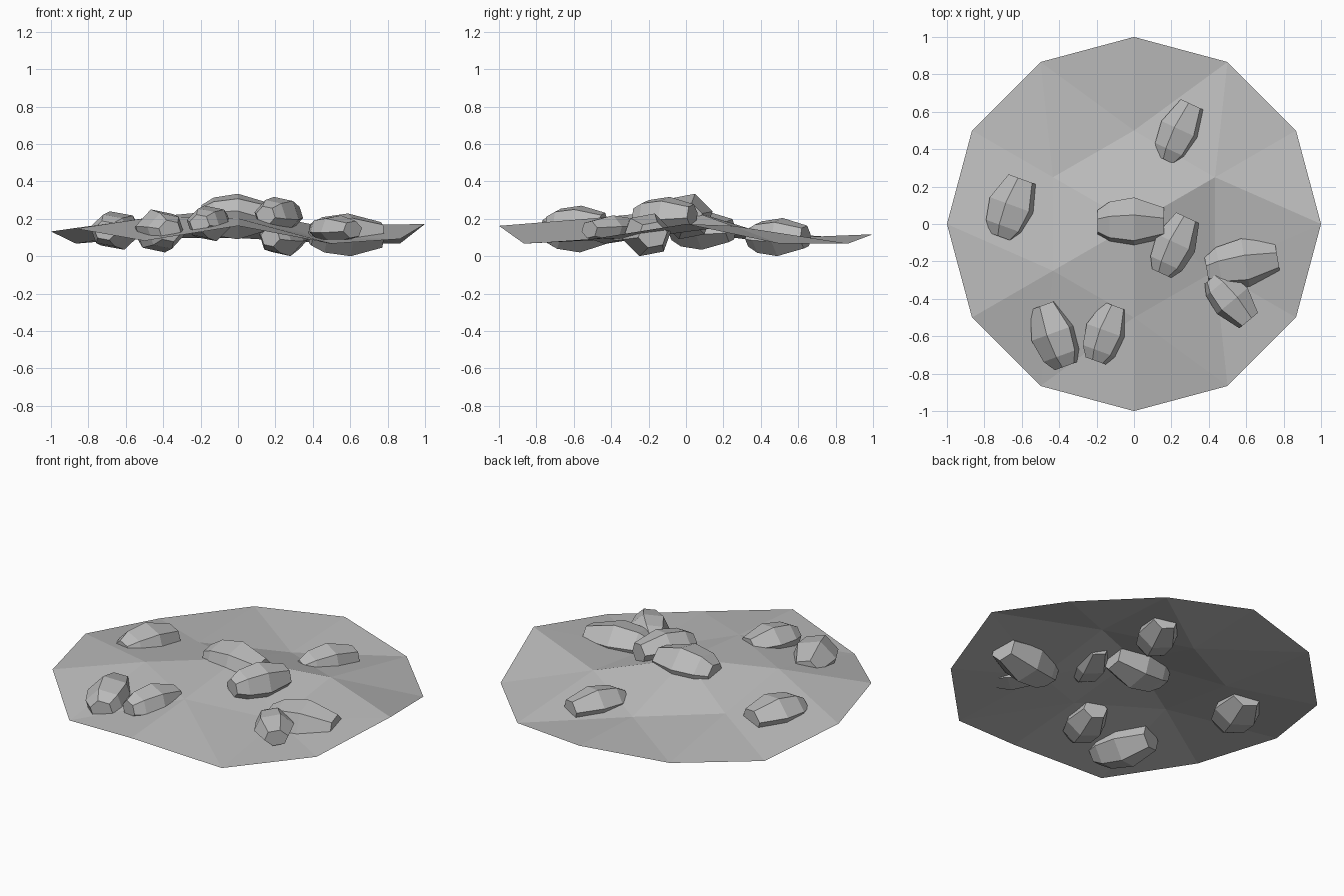
import bpy, bmesh
from math import sin, cos, radians, pi
from mathutils import Matrix

if "Cube" in bpy.data.objects:
    bpy.data.objects.remove(bpy.data.objects["Cube"])

stone = bpy.data.materials.new("stone_grey")
stone.use_nodes = True
stone.diffuse_color = (0.5, 0.5, 0.5, 1)
stone.node_tree.nodes["Principled BSDF"].inputs["Base Color"].default_value = (0.5, 0.5, 0.5, 1)


def finish(bm, name):
    mesh = bpy.data.meshes.new(name)
    bm.to_mesh(mesh)
    bm.free()
    mesh.materials.append(stone)
    obj = bpy.data.objects.new(name, mesh)
    bpy.context.collection.objects.link(obj)
    return obj


def ring(bm, radius, start, heights):
    step = 2 * pi / len(heights)
    return [bm.verts.new((radius * cos(start + i * step), radius * sin(start + i * step), z))
            for i, z in enumerate(heights)]


# Uneven twelve-sided ground sheet: centre, six-point ring, twelve-point rim
bm = bmesh.new()
centre = bm.verts.new((0, 0, 0.26))
inner = ring(bm, 0.5, radians(30), [0.17, 0.105, 0.145, 0.22, 0.21, 0.105])
rim = ring(bm, 1.0, 0, [0.18, 0.075, 0.075, 0.125, 0.105, 0.075,
                        0.14, 0.155, 0.09, 0.17, 0.075, 0.1])
for i in range(6):
    a, b = inner[i], inner[(i + 1) % 6]
    r0, r1, r2 = rim[2 * i], rim[2 * i + 1], rim[(2 * i + 2) % 12]
    for tri in ((centre, a, b), (a, r0, r1), (a, r1, r2), (a, r2, b)):
        bm.faces.new(tri)
finish(bm, "ground_sheet")


# Barrel-shaped boulder: a wide middle ring, two narrow end rings, flat caps
def boulder(name, location, size, turn, pitch=0, roll=12):
    sides = 6
    bm = bmesh.new()
    rings = []
    for along, radius in ((-0.95, 0.5), (-0.62, 0.83), (0.05, 1), (0.88, 0.6)):
        rings.append([bm.verts.new((along, radius * cos(2 * pi * k / sides),
                                    radius * sin(2 * pi * k / sides))) for k in range(sides)])
    for low, high in zip(rings, rings[1:]):
        for k in range(sides):
            n = (k + 1) % sides
            bm.faces.new((low[k], low[n], high[n], high[k]))
    bm.faces.new(rings[0])
    bm.faces.new(rings[-1])
    bmesh.ops.recalc_face_normals(bm, faces=bm.faces)
    bm.transform(Matrix.Translation(location)
                 @ Matrix.Rotation(radians(turn), 4, "Z")
                 @ Matrix.Rotation(radians(-pitch), 4, "Y")
                 @ Matrix.Diagonal((*size, 1))
                 @ Matrix.Rotation(radians(roll), 4, "X"))
    finish(bm, name)


boulder("back_boulder", (0.245, 0.495, 0.11), (0.18, 0.115, 0.107), 65)
boulder("right_boulder", (-0.65, 0.09, 0.145), (0.18, 0.135, 0.108), 70)
boulder("centre_boulder", (-0.01, 0.005, 0.22), (0.195, 0.14, 0.128), 0)
boulder("centre_small_boulder", (0.22, -0.11, 0.225), (0.18, 0.115, 0.105), 65)
boulder("left_boulder", (0.585, -0.21, 0.122), (0.21, 0.135, 0.12), 10)
boulder("left_small_boulder", (0.52, -0.405, 0.15), (0.165, 0.11, 0.08), -50)
boulder("front_right_boulder", (-0.425, -0.59, 0.143), (0.19, 0.13, 0.121), 110)
boulder("front_boulder", (-0.15, -0.58, 0.183), (0.17, 0.115, 0.1), 70)

# Rest the lowest boulder on the floor
objs = [o for o in bpy.context.collection.objects if o.type == "MESH"]
lowest = min(v.co.z for o in objs for v in o.data.vertices)
for o in objs:
    o.data.transform(Matrix.Translation((0, 0, -lowest)))
